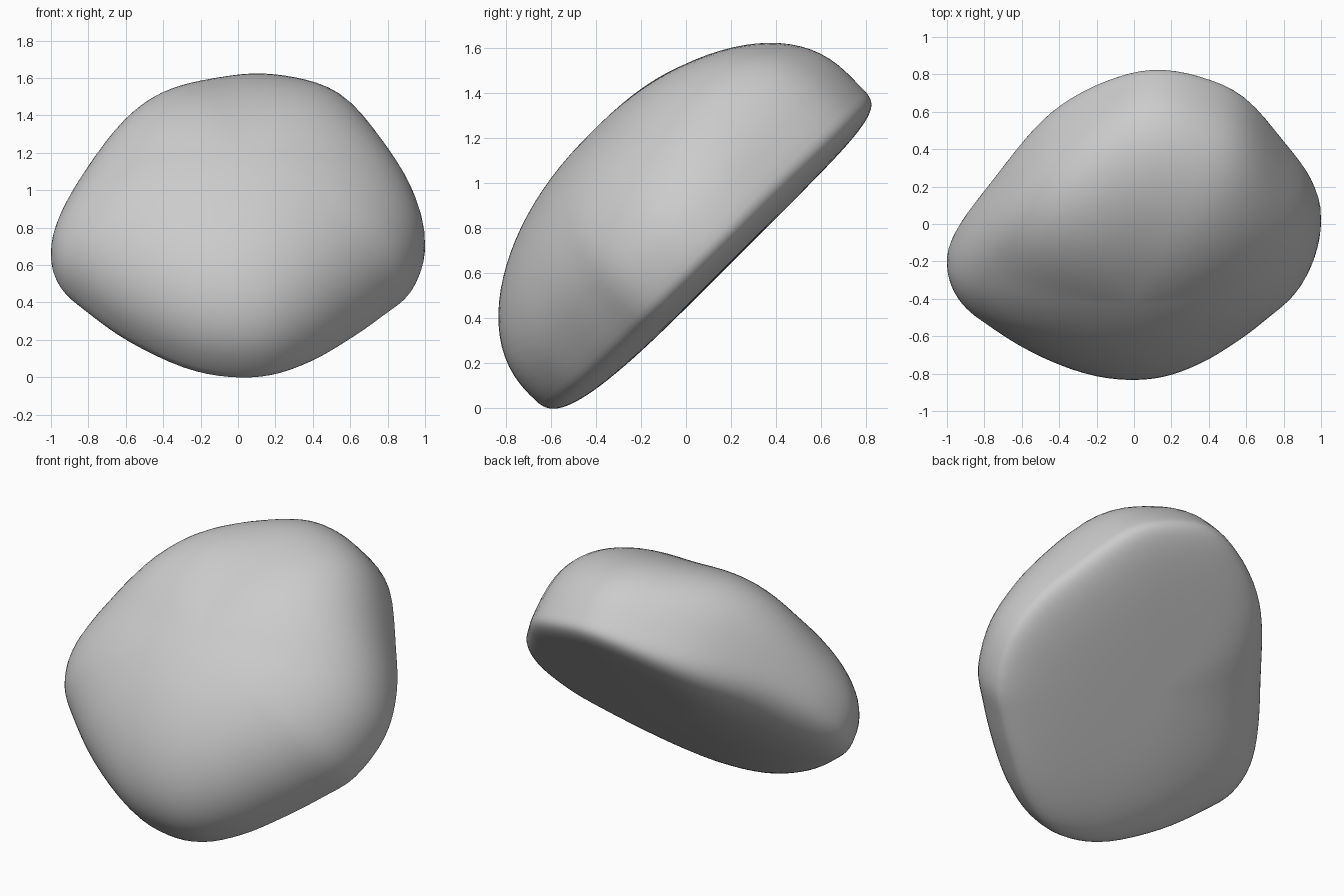
import bpy
import bmesh
import math
from mathutils import Vector

if "Cube" in bpy.data.objects:
    bpy.data.objects.remove(bpy.data.objects["Cube"])

# Stone colour
stone = bpy.data.materials.new("stone_grey")
stone.use_nodes = True
stone.diffuse_color = (0.6, 0.6, 0.6, 1)
stone.node_tree.nodes["Principled BSDF"].inputs["Base Color"].default_value = (0.6, 0.6, 0.6, 1)

# Rim outline of the flat pebble: across (x) and along its 45 degree slope (v)
OUTLINE = [(1, .5), (.95, .77), (.81, 1.04), (.6, 1.36), (.36, 1.51), (.1, 1.56),
           (-.15, 1.48), (-.4, 1.32), (-.6, 1.11), (-.8, .82), (-.94, .56), (-1, .34),
           (-.96, .15), (-.83, 0), (-.6, -.2), (-.3, -.38), (-.05, -.445), (.18, -.425),
           (.4, -.31), (.6, -.14), (.78, .04), (.93, .22)]
CENTRE = Vector((0, .56))
TOP, BOTTOM = 1.165, .315     # heights of dome and flat underside above the slope
CORE = .93                    # round radius the outline eases to near the middle
STEPS = 4                     # curve steps between outline points


def smooth_loop(points):
    """Closed curve passing through all the points."""
    pts = [Vector(p) for p in points]
    loop = []
    for i in range(len(pts)):
        a, b, c, d = (pts[(i + k) % len(pts)] for k in (-1, 0, 1, 2))
        for s in range(STEPS):
            t = s / STEPS
            loop.append(b + (c - a) * t / 2 + (2 * a - 5 * b + 4 * c - d) * t ** 2 / 2
                        + (3 * b - a - 3 * c + d) * t ** 3 / 2)
    return loop


def slope_to_world(x, v, n):
    """Turn slope coordinates into world coordinates."""
    return Vector((x, (v - n) / math.sqrt(2), (v + n) / math.sqrt(2)))


def pebble_point(rim, phi):
    """Point on the rounded section running from underside to dome."""
    d = rim - CENTRE
    across, along = d.normalized()
    up = max(0, along) ** 2
    # The widest line climbs towards the upper right shoulder
    shoulder = max(0, math.cos(math.atan2(along, across) - math.radians(145))) ** 3
    rim_n = .535 - .05 * across + .08 * shoulder
    if phi >= 0:
        power, end = 2.2 + 1.6 * up * across ** 2, TOP
    else:
        power, end = 3.8 + 3.2 * up ** 2 - 1.4 * max(0, -across) ** 2, BOTTOM
    t = math.cos(phi) ** (2 / power)
    h = abs(math.sin(phi)) ** (2 / power)
    radius = t * (CORE + (d.length - CORE) * t ** 2)
    p = CENTRE + d.normalized() * radius
    return slope_to_world(p.x, p.y, rim_n + (end - rim_n) * h)


# Rings of the pebble, closed by a fan at each pole
loop = smooth_loop(OUTLINE)
count = len(loop)
angles = [-89, -87] + list(range(-84, 85, 4)) + [87, 89]
bm = bmesh.new()
rings = [[bm.verts.new(pebble_point(r, math.radians(deg))) for r in loop] for deg in angles]
low = bm.verts.new(slope_to_world(0, CENTRE.y, BOTTOM))
high = bm.verts.new(slope_to_world(0, CENTRE.y, TOP))
for i in range(count):
    j = (i + 1) % count
    for a, b in zip(rings, rings[1:]):
        bm.faces.new((a[i], a[j], b[j], b[i]))
    bm.faces.new((low, rings[0][j], rings[0][i]))
    bm.faces.new((high, rings[-1][i], rings[-1][j]))
bmesh.ops.recalc_face_normals(bm, faces=bm.faces)
mesh = bpy.data.meshes.new("pebble")
bm.to_mesh(mesh)
bm.free()
mesh.materials.append(stone)
pebble = bpy.data.objects.new("pebble", mesh)
bpy.context.collection.objects.link(pebble)

# Smooth shading
bpy.context.view_layer.objects.active = pebble
pebble.select_set(True)
bpy.ops.object.shade_smooth()
